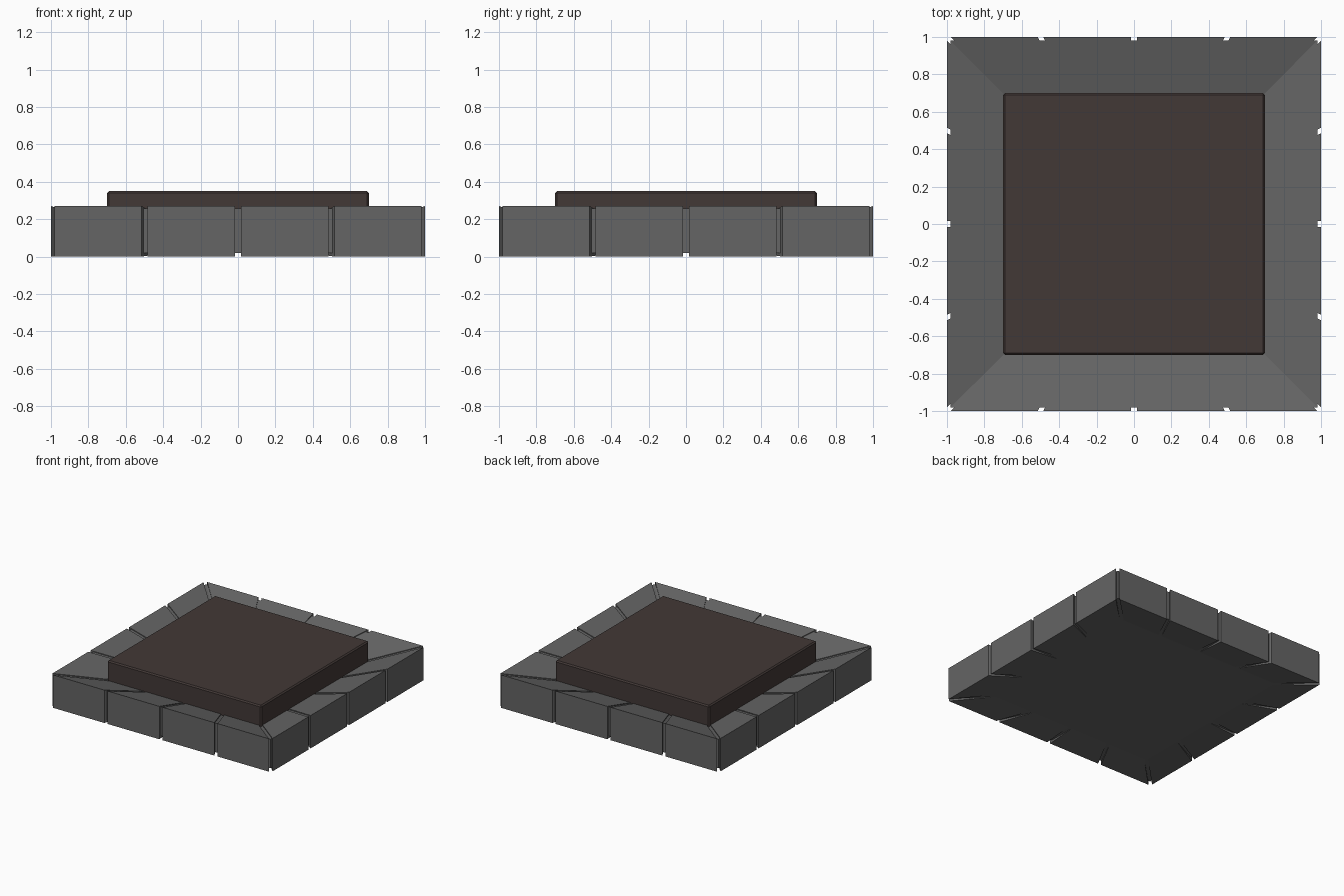
import bpy, bmesh
from mathutils import Matrix, Vector
from math import pi

if "Cube" in bpy.data.objects:
    bpy.data.objects.remove(bpy.data.objects["Cube"])


def material(name, rgb):
    m = bpy.data.materials.new(name)
    m.diffuse_color = (*rgb, 1)
    m.use_nodes = True
    m.node_tree.nodes["Principled BSDF"].inputs["Base Color"].default_value = m.diffuse_color
    return m


stone_mat = material("dark_stone", (0.13, 0.13, 0.13))
panel_mat = material("dark_wood", (0.055, 0.04, 0.037))


def make_object(name, bm, mat):
    bmesh.ops.recalc_face_normals(bm, faces=bm.faces)
    me = bpy.data.meshes.new(name)
    bm.to_mesh(me)
    bm.free()
    me.materials.append(mat)
    ob = bpy.data.objects.new(name, me)
    bpy.context.collection.objects.link(ob)
    return ob


def square_rings(bm, profile):
    """Stack square loops (half width, z) and cap both ends."""
    rings = [[bm.verts.new((sx * r, sy * r, z)) for sx, sy in
              ((-1, -1), (1, -1), (1, 1), (-1, 1))] for r, z in profile]
    for a, b in zip(rings, rings[1:]):
        for i in range(4):
            j = (i + 1) % 4
            bm.faces.new((a[i], a[j], b[j], b[i]))
    bm.faces.new(rings[0][::-1])
    bm.faces.new(rings[-1])


# Inset core that forms the floor of the joints
bm = bmesh.new()
square_rings(bm, [(0.98, 0.02), (0.98, 0.258), (0.66, 0.168)])
make_object("base_core", bm, stone_mat)

# Rim stones: four per side, tops sloping in towards the panel
OUTER, INNER, GAP, MITRE = 1.0, 0.69, 0.015, 0.02
cuts = [-1, -0.5, 0, 0.5, 1]
for side in range(4):
    turn = Matrix.Rotation(side * pi / 2, 4, 'Z')
    for k, (f0, f1) in enumerate(zip(cuts, cuts[1:])):
        g0 = MITRE if f0 == -1 else GAP
        g1 = MITRE if f1 == 1 else GAP
        bm = bmesh.new()
        rings = []
        for r, low, high in ((OUTER, 0, 0.27), (INNER, 0.025, 0.184)):
            a, b = f0 * r + g0, f1 * r - g1
            rings.append([bm.verts.new(turn @ Vector(p)) for p in
                          ((a, -r, low), (b, -r, low), (b, -r, high), (a, -r, high))])
        for i in range(4):
            j = (i + 1) % 4
            bm.faces.new((rings[0][i], rings[0][j], rings[1][j], rings[1][i]))
        bm.faces.new(rings[0])
        bm.faces.new(rings[1])
        make_object(f"rim_stone_{side + 1}_{k + 1}", bm, stone_mat)

# Raised centre panel with softened edges
bm = bmesh.new()
square_rings(bm, [(0.7, 0.1), (0.7, 0.35)])
panel = make_object("centre_panel", bm, panel_mat)
bev = panel.modifiers.new("edge_bevel", 'BEVEL')
bev.width = 0.01
bev.segments = 1
